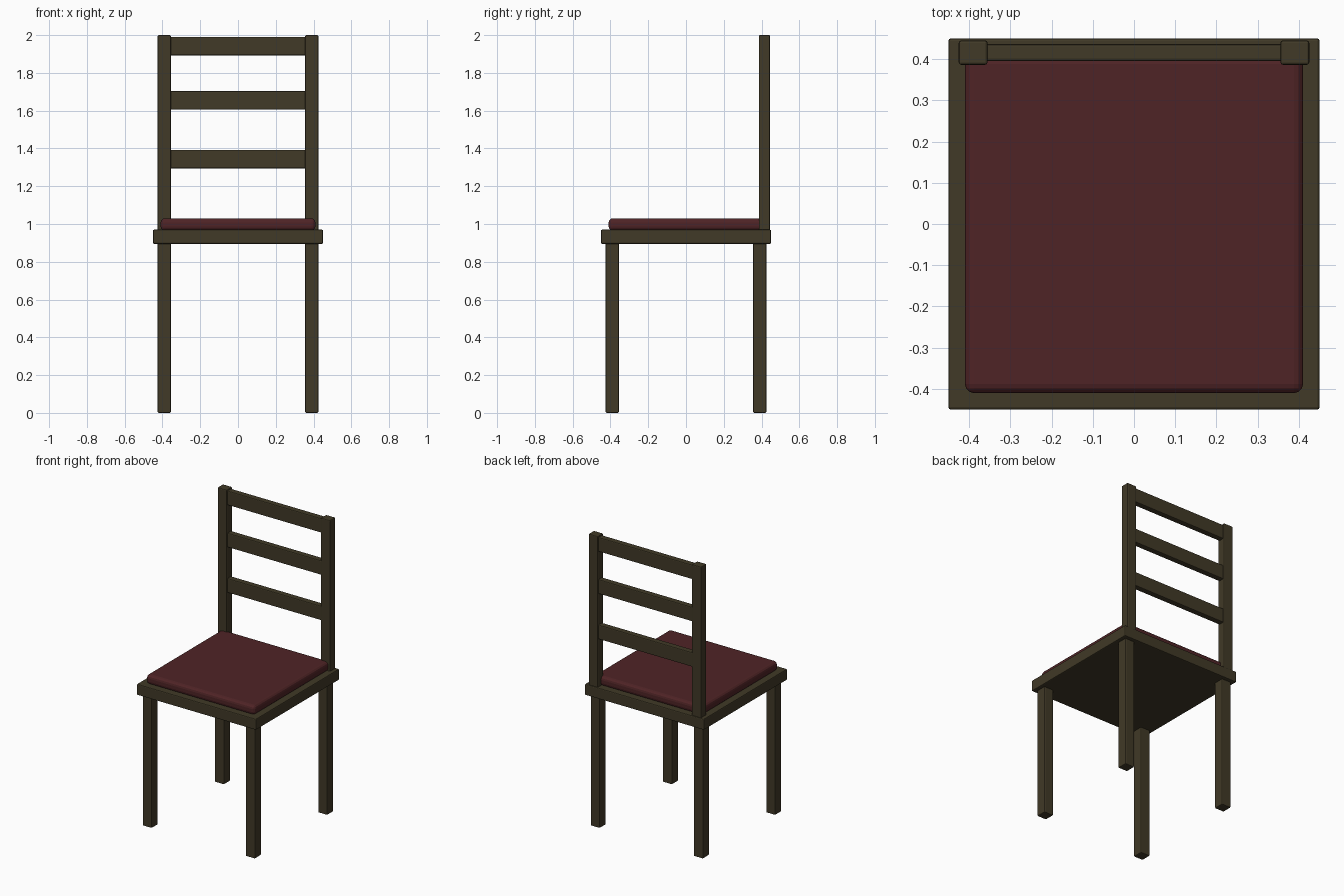
import bpy
import bmesh
from mathutils import Matrix, Vector

cube = bpy.data.objects.get("Cube")
if cube:
    bpy.data.objects.remove(cube, do_unlink=True)


def make_material(name, rgb):
    mat = bpy.data.materials.new(name)
    mat.use_nodes = True
    color = (*rgb, 1)
    mat.diffuse_color = color
    mat.node_tree.nodes["Principled BSDF"].inputs["Base Color"].default_value = color
    return mat


def box(name, low, high, mat, bevel=0.006, segments=2):
    """Bevelled box between two opposite corners."""
    low, high = Vector(low), Vector(high)
    bm = bmesh.new()
    matrix = Matrix.Translation((low + high) / 2) @ Matrix.Diagonal((*(high - low), 1))
    bmesh.ops.create_cube(bm, size=1, matrix=matrix)
    mesh = bpy.data.meshes.new(name)
    bm.to_mesh(mesh)
    bm.free()
    mesh.materials.append(mat)
    obj = bpy.data.objects.new(name, mesh)
    bpy.context.collection.objects.link(obj)
    mod = obj.modifiers.new("Soft edges", "BEVEL")
    mod.width = bevel
    mod.segments = segments
    return obj


wood = make_material("dark wood", (0.052, 0.041, 0.020))
fabric = make_material("dark red fabric", (0.078, 0.017, 0.019))

# Seat board and cushion
box("seat", (-0.45, -0.45, 0.895), (0.45, 0.45, 0.97), wood)
box("cushion", (-0.41, -0.41, 0.965), (0.41, 0.41, 1.03), fabric, 0.022, 3)

# Legs and back posts on both sides
for side, x in (("right", -0.39), ("left", 0.39)):
    for end, y in (("front", -0.39), ("back", 0.39)):
        box(f"{end}_{side}_leg", (x - 0.035, y - 0.035, 0),
            (x + 0.035, y + 0.035, 0.9), wood)
    box(f"{side}_back_post", (x - 0.035, 0.386, 0.965),
        (x + 0.035, 0.445, 2), wood)

# Three rails between the posts
for name, z in (("lower", 1.344), ("middle", 1.654), ("top", 1.942)):
    box(f"{name}_back_rail", (-0.37, 0.395, z - 0.049),
        (0.37, 0.436, z + 0.049), wood)
